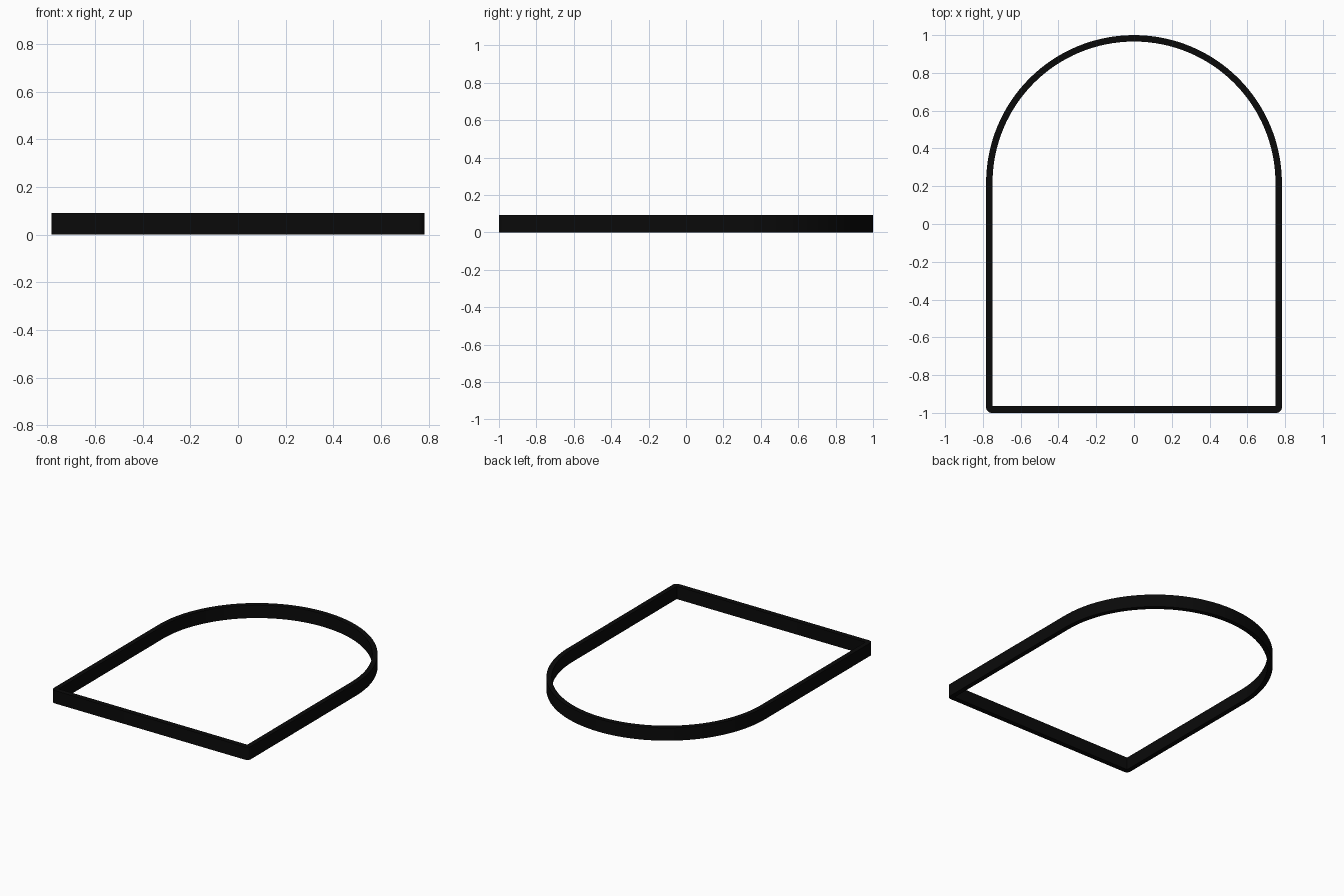
import bpy, bmesh, math

if "Cube" in bpy.data.objects:
    bpy.data.objects.remove(bpy.data.objects["Cube"])

HEIGHT = 0.092
ARC_Y = 0.217      # centre of the arched end
SEGMENTS = 64


def arc(cx, cy, r, start, end, n):
    return [(cx + r * math.cos(math.radians(start + (end - start) * i / n)),
             cy + r * math.sin(math.radians(start + (end - start) * i / n)))
            for i in range(n + 1)]


def arch_outline(half_width, bottom, corner):
    """Arch-shaped loop, counter-clockwise, with rounded bottom corners."""
    x, y = half_width - corner, bottom + corner
    return (arc(0, ARC_Y, half_width, 0, 180, SEGMENTS)
            + arc(-x, y, corner, 180, 270, 6)
            + arc(x, y, corner, 270, 360, 6))


# Arched rim: matched outer and inner loops bridged into a closed band
outer = arch_outline(0.783, -1.0, 0.03)
inner = arch_outline(0.749, -0.964, 0.003)
bm = bmesh.new()
rings = [[bm.verts.new((x, y, z)) for x, y in loop]
         for loop, z in ((outer, 0), (outer, HEIGHT), (inner, HEIGHT), (inner, 0))]
count = len(outer)
for k in range(4):
    a, b = rings[k], rings[(k + 1) % 4]
    for i in range(count):
        j = (i + 1) % count
        bm.faces.new((a[i], a[j], b[j], b[i]))
bmesh.ops.recalc_face_normals(bm, faces=bm.faces)
mesh = bpy.data.meshes.new("arched_rim")
bm.to_mesh(mesh)
bm.free()
rim = bpy.data.objects.new("arched_rim", mesh)
bpy.context.collection.objects.link(rim)

# Black finish
black = bpy.data.materials.new("black")
black.diffuse_color = (0.003, 0.003, 0.003, 1)
black.use_nodes = True
black.node_tree.nodes["Principled BSDF"].inputs["Base Color"].default_value = black.diffuse_color
mesh.materials.append(black)

# Smooth curves, sharp edges
bpy.context.view_layer.objects.active = rim
rim.select_set(True)
bpy.ops.object.shade_smooth_by_angle(angle=math.radians(30))
